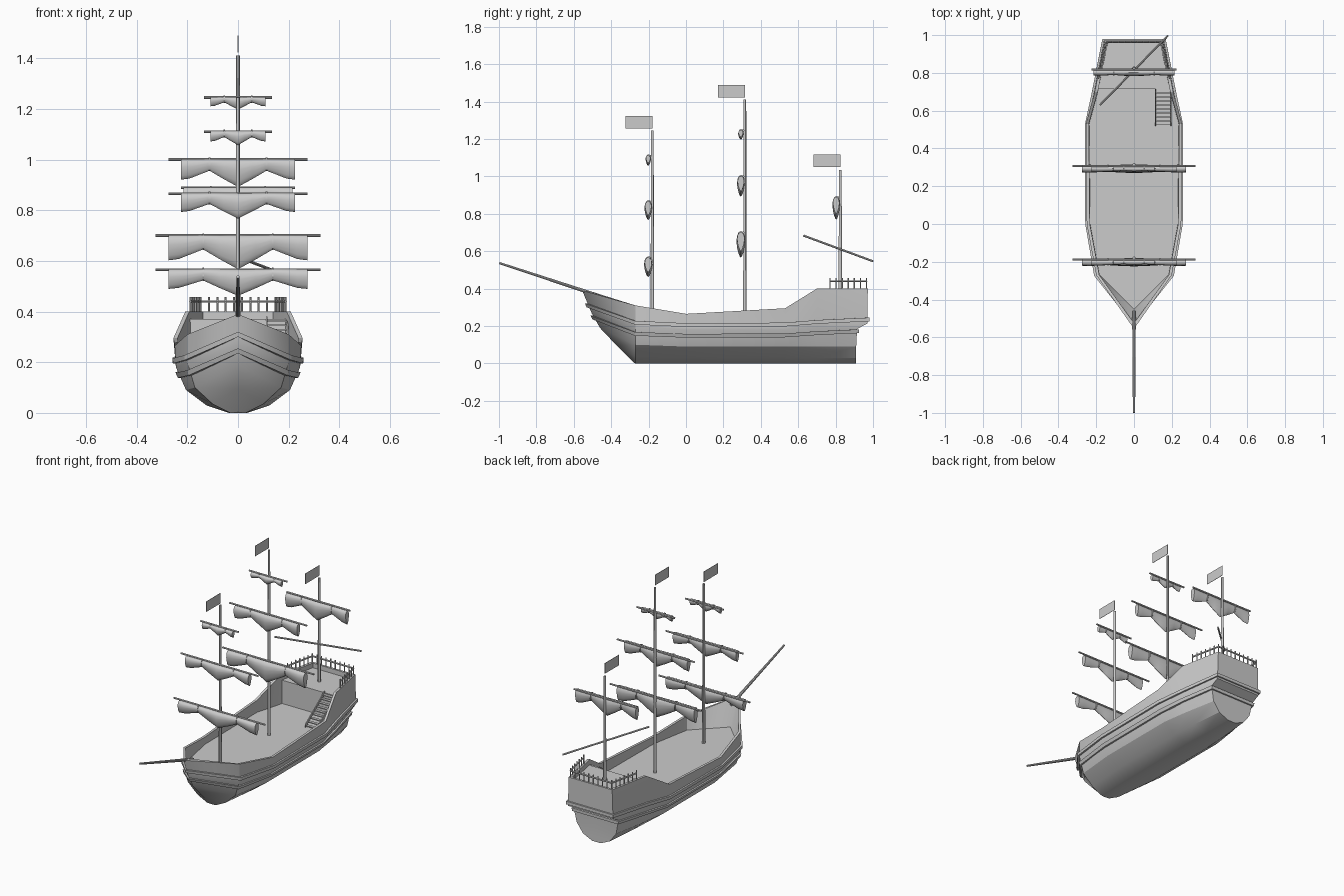
import bpy, bmesh
from math import sin, cos, pi
from mathutils import Vector

if "Cube" in bpy.data.objects:
    bpy.data.objects.remove(bpy.data.objects["Cube"])


def finish(name, bm, mirror=False, angle=30):
    bmesh.ops.remove_doubles(bm, verts=bm.verts, dist=1e-5)
    bmesh.ops.recalc_face_normals(bm, faces=bm.faces)
    me = bpy.data.meshes.new(name)
    bm.to_mesh(me)
    bm.free()
    ob = bpy.data.objects.new(name, me)
    bpy.context.collection.objects.link(ob)
    if mirror:
        ob.modifiers.new("Mirror", "MIRROR")
    bpy.ops.object.select_all(action="DESELECT")
    ob.select_set(True)
    bpy.context.view_layer.objects.active = ob
    bpy.ops.object.shade_smooth_by_angle(angle=angle * pi / 180)
    return ob


def loft(bm, sections, closed=False, caps=False):
    rows = [[bm.verts.new(p) for p in s] for s in sections]
    n = len(rows[0])
    for a, b in zip(rows, rows[1:]):
        for i in range(n if closed else n - 1):
            j = (i + 1) % n
            bm.faces.new((a[i], a[j], b[j], b[i]))
    if caps:
        bm.faces.new(rows[0])
        bm.faces.new(rows[-1])


def rod(bm, a, b, r, r2=None, sides=10):
    a, b = Vector(a), Vector(b)
    q = (b - a).to_track_quat("Z", "Y")
    ring = [(cos(2 * pi * i / sides), sin(2 * pi * i / sides)) for i in range(sides)]
    loft(bm, [[p + q @ Vector((c * k, s * k, 0)) for c, s in ring]
              for p, k in ((a, r), (b, r if r2 is None else r2))], True, True)


def box(bm, lo, hi):
    x0, y0, z0 = lo
    x1, y1, z1 = hi
    loft(bm, [[(x0, y0, z), (x1, y0, z), (x1, y1, z), (x0, y1, z)] for z in (z0, z1)], True, True)


def station(y, pts):
    return [Vector((x, y, z)) for x, z in pts]


# Hull half: stem, four frames and the stepped stern, each from keel to sheer
DECK, POOP = 0.22, 0.37
stem = [Vector((0, y, z)) for y, z in
        ((-.27, 0), (-.28, .005), (-.37, .095), (-.46, .19), (-.505, .27), (-.555, .39))]
frames = [
    stem,
    station(-.27, ((0, 0), (.03, 0), (.10, .035), (.17, .10), (.20, .20), (.20, .31))),
    station(0, ((0, 0), (.035, 0), (.125, .03), (.205, .09), (.245, .18), (.25, .265))),
    station(.53, ((0, 0), (.035, 0), (.125, .03), (.205, .09), (.245, .18), (.255, .295))),
    station(.70, ((0, 0), (.03, 0), (.115, .03), (.18, .09), (.212, .19), (.208, .40))),
    [Vector(p) for p in ((0, .91, 0), (.03, .91, 0), (.095, .91, .03), (.14, .91, .09),
                         (.16, .915, .185), (.155, .972, .40))],
]
# split the top strake so that the stern can step outwards
for f in frames[:-1]:
    f.insert(5, f[4].lerp(f[5], .15))
frames[-1].insert(5, Vector((.16, .97, .213)))

bm = bmesh.new()
sections = []
for k, f in enumerate(frames):
    s = f[-1]
    if k == 0:
        inner = [Vector((0, -.525, s.z)), Vector((0, -.45, DECK)), Vector((0, -.45, DECK))]
    else:
        y = s.y - (.014 if k == 5 else 0)
        inner = [Vector((s.x - .016, y, s.z)), Vector((s.x - .018, y, DECK)), Vector((0, y, DECK))]
    sections.append(f + inner)
loft(bm, sections)
# transom and inner stern wall
for a, b in zip(sections[-1][:-2], sections[-1][1:-1]):
    quad = [a, b, Vector((0, b.y, b.z)), Vector((0, a.y, a.z))]
    if a.x > 0:
        bm.faces.new([bm.verts.new(p) for p in quad])
bmesh.ops.remove_doubles(bm, verts=bm.verts, dist=1e-5)
bmesh.ops.dissolve_degenerate(bm, dist=1e-5, edges=bm.edges)
finish("hull", bm, True, 25)


def on_hull(f, z):
    for a, b in zip(f, f[1:]):
        if a.z <= z <= b.z and b.z > a.z:
            return a.lerp(b, (z - a.z) / (b.z - a.z))


# Wales: raised strips along both sides and across the stern
for name, zs in (("upper_wale", (.31, .218, .205, .208, .222, .235)),
                 ("lower_wale", (.245, .158, .148, .15, .162, .172))):
    outs = [(0, -.014), (.011, -.004), (.011, 0), (.011, 0), (.011, .002), (.008, .010)]
    secs = []
    for f, z, o in zip(frames, zs, outs):
        ring = []
        for dz, k in ((-.010, 0), (-.010, 1), (.010, 1), (.010, 0)):
            p = on_hull(f, z + dz)
            ring.append((max(p.x + (o[0] * k if k else -.004), 0), p.y + o[1] * k, z + dz))
        secs.append(ring)
    secs.append([(0, y, z) for _, y, z in secs[-1]])
    bm = bmesh.new()
    loft(bm, secs, True)
    finish(name, bm, True, 20)

# Raised poop deck with its front bulkhead
bm = bmesh.new()
plan = [(-.2, .715), (.2, .715), (.145, .965), (-.145, .965)]
loft(bm, [[(x, y, z) for x, y in plan] for z in (DECK - .005, POOP)], True, True)
finish("poop_deck", bm)

# Stairs up to the poop deck
bm = bmesh.new()
N = 9
for i in range(N):
    t = (i + .5) / N
    y, z = .525 + .19 * t, DECK + (POOP - DECK) * t
    box(bm, (.115, y - .009, z - .003), (.195, y + .009, z + .003))
for x in (.111, .193):
    loft(bm, [[(x + d, .52, DECK), (x + d, .715, POOP - .01), (x + d, .715, POOP + .01),
               (x + d, .52, DECK + .02)] for d in (0, .006)], True, True)
finish("stairs", bm)

# Poop railing: posts and top rails
bm = bmesh.new()
corners = [Vector(p) for p in ((-.188, .77, .4), (-.147, .965, .4), (.147, .965, .4), (.188, .77, .4))]
for (a, b), n in zip(zip(corners, corners[1:]), (6, 9, 6)):
    up = Vector((0, 0, .04))
    rod(bm, a + up, b + up, .005, sides=6)
    for i in range(n + 1):
        p = a.lerp(b, i / n)
        rod(bm, p - Vector((0, 0, .01)), p + Vector((0, 0, .057)), .0038, sides=6)
finish("poop_railing", bm)


# Furled sail hung from a yard, tied at two points
def sail(name, my, z, yard, half, drop, width):
    bm = bmesh.new()
    rod(bm, (-yard, my - .008, z), (yard, my - .008, z), .0055)
    finish(name + "_yard", bm)
    bm = bmesh.new()
    shape = [(1, .74, .85), (.85, .70, .9), (.5, .42, .7), (.25, .72, .9), (0, 1, 1)]
    shape = [(-u, d, w) for u, d, w in shape] + [s for s in shape[-2::-1]]
    secs = []
    for u, d, w in shape:
        h, ring = drop * d, []
        for i in range(14):
            a = 2 * pi * i / 14
            t = (1 - cos(a)) / 2
            ring.append((u * half, my - .022 + width / 2 * w * sin(a) * (1.15 - .6 * t),
                         z + .002 - h * t))
        secs.append(ring)
    loft(bm, secs, True, True)
    finish(name + "_sail", bm, angle=50)
    bm = bmesh.new()
    for x in (-half / 2, half / 2):
        h = drop * .42
        loft(bm, [[(x + d, my - .02 + width * .42 * sin(k * pi / 5), z + .004 - h / 2 + (h / 2 + .004) * cos(k * pi / 5))
                   for k in range(10)] for d in (-.003, .003)], True, True)
    finish(name + "_ties", bm)


# Masts with flags and their furled sails: (z, yard half, sail half, drop, depth)
masts = {
    "fore": (-.18, 1.245, DECK, 1.255, [(.565, .325, .275, .105, .05), (.865, .275, .225, .10, .045),
                                        (1.11, .135, .108, .055, .032)]),
    "main": (.315, 1.41, DECK, 1.423, [(.70, .325, .275, .135, .052), (1.0, .275, .225, .11, .045),
                                       (1.245, .135, .108, .05, .032)]),
    "mizzen": (.825, 1.035, POOP, 1.05, [(.888, .225, .215, .12, .045)]),
}
for name, (y, top, base, fz, sails) in masts.items():
    bm = bmesh.new()
    rod(bm, (0, y, base - .005), (0, y, top), .0095, .007, 12)
    finish(name + "_mast", bm)
    bm = bmesh.new()
    box(bm, (-.001, y - .143, fz), (.001, y, fz + .067))
    finish(name + "_flag", bm)
    for lvl, s in zip(("lower", "middle", "top"), sails):
        sail(name + "_" + lvl, y, *s)

# Bowsprit and slanted mizzen spar
bm = bmesh.new()
rod(bm, (0, -.46, .36), (0, -.998, .537), .010, .006)
finish("bowsprit", bm)
bm = bmesh.new()
rod(bm, (-.18, .63, .683), (.18, .998, .547), .0055)
finish("mizzen_spar", bm)
